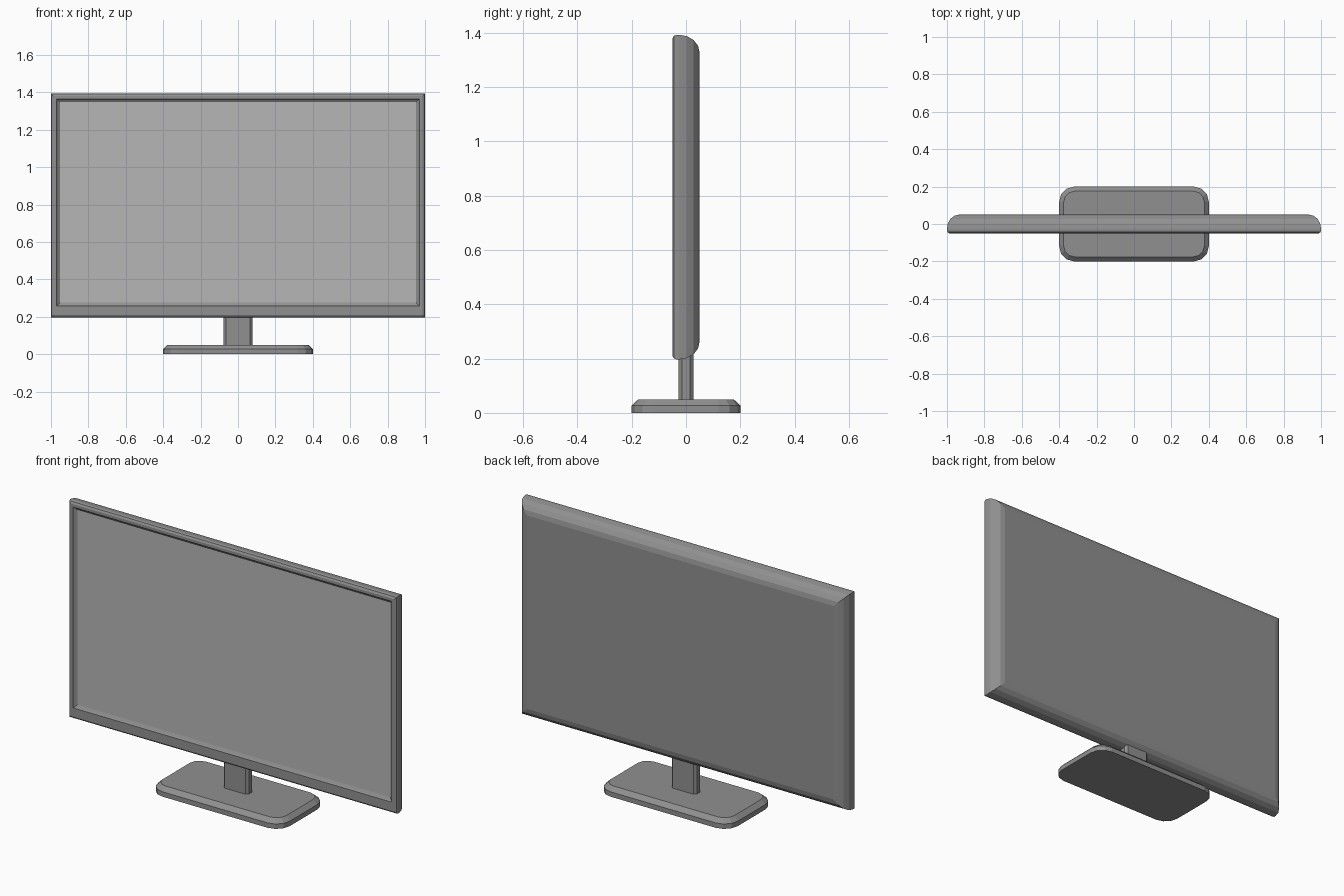
import bpy, bmesh, math

if "Cube" in bpy.data.objects:
    bpy.data.objects.remove(bpy.data.objects["Cube"])


def material(name, v):
    m = bpy.data.materials.new(name)
    m.diffuse_color = (v, v, v, 1)
    m.use_nodes = True
    m.node_tree.nodes["Principled BSDF"].inputs["Base Color"].default_value = m.diffuse_color
    return m


BODY = material("dark_plastic", 0.28)
GLASS = material("screen_grey", 0.47)


def rect(inset_x, z0, z1, y):
    x = 1 - inset_x
    return [(-x, y, z0), (x, y, z0), (x, y, z1), (-x, y, z1)]


def rounded(w, d, r, z, seg):
    # horizontal outline with rounded (seg > 1) or chamfered (seg = 1) corners
    pts = []
    for i, (sx, sy) in enumerate([(1, 1), (-1, 1), (-1, -1), (1, -1)]):
        for k in range(seg + 1):
            a = math.pi / 2 * (i + k / seg)
            pts.append((sx * (w - r) + r * math.cos(a), sy * (d - r) + r * math.sin(a), z))
    return pts


def loft(name, loops, start_mat=None):
    # skin a list of matching outlines and cap both ends
    bm = bmesh.new()
    rings = [[bm.verts.new(p) for p in loop] for loop in loops]
    for a, b in zip(rings, rings[1:]):
        for i in range(len(a)):
            j = (i + 1) % len(a)
            bm.faces.new((a[i], a[j], b[j], b[i]))
    start = bm.faces.new(rings[0])
    start.material_index = 1 if start_mat else 0
    bm.faces.new(rings[-1])
    bmesh.ops.recalc_face_normals(bm, faces=bm.faces[:])
    mesh = bpy.data.meshes.new(name)
    bm.to_mesh(mesh)
    bm.free()
    mesh.materials.append(BODY)
    if start_mat:
        mesh.materials.append(start_mat)
    ob = bpy.data.objects.new(name, mesh)
    bpy.context.collection.objects.link(ob)
    return ob


# Display housing: recessed screen, bezel, bevelled rim and curved back
Z0, Z1 = 0.197, 1.393
loops = [
    rect(0.047, 0.275, 1.347, -0.035),
    rect(0.035, 0.262, 1.359, -0.043),
    rect(0.03, 0.258, 1.364, -0.05),
]
rim = [(0.013, -0.05), (0.003, -0.044), (0, -0.035)]
for k in range(5):
    a = math.pi / 8 * k
    rim.append((0.065 * (1 - math.cos(a)), -0.025 + 0.075 * math.sin(a)))
loops += [rect(i, Z0 + i, Z1 - i, y) for i, y in rim]
loft("display_housing", loops, GLASS)

# Stem with chamfered vertical edges
loft("stem", [rounded(0.077, 0.027, 0.013, z, 1) for z in (0.04, 0.25)])

# Base plate with rounded corners and chamfered top
loft("base_plate", [
    rounded(0.4, 0.2, 0.08, 0.0, 3),
    rounded(0.4, 0.2, 0.08, 0.027, 3),
    rounded(0.376, 0.176, 0.06, 0.05, 3),
])
